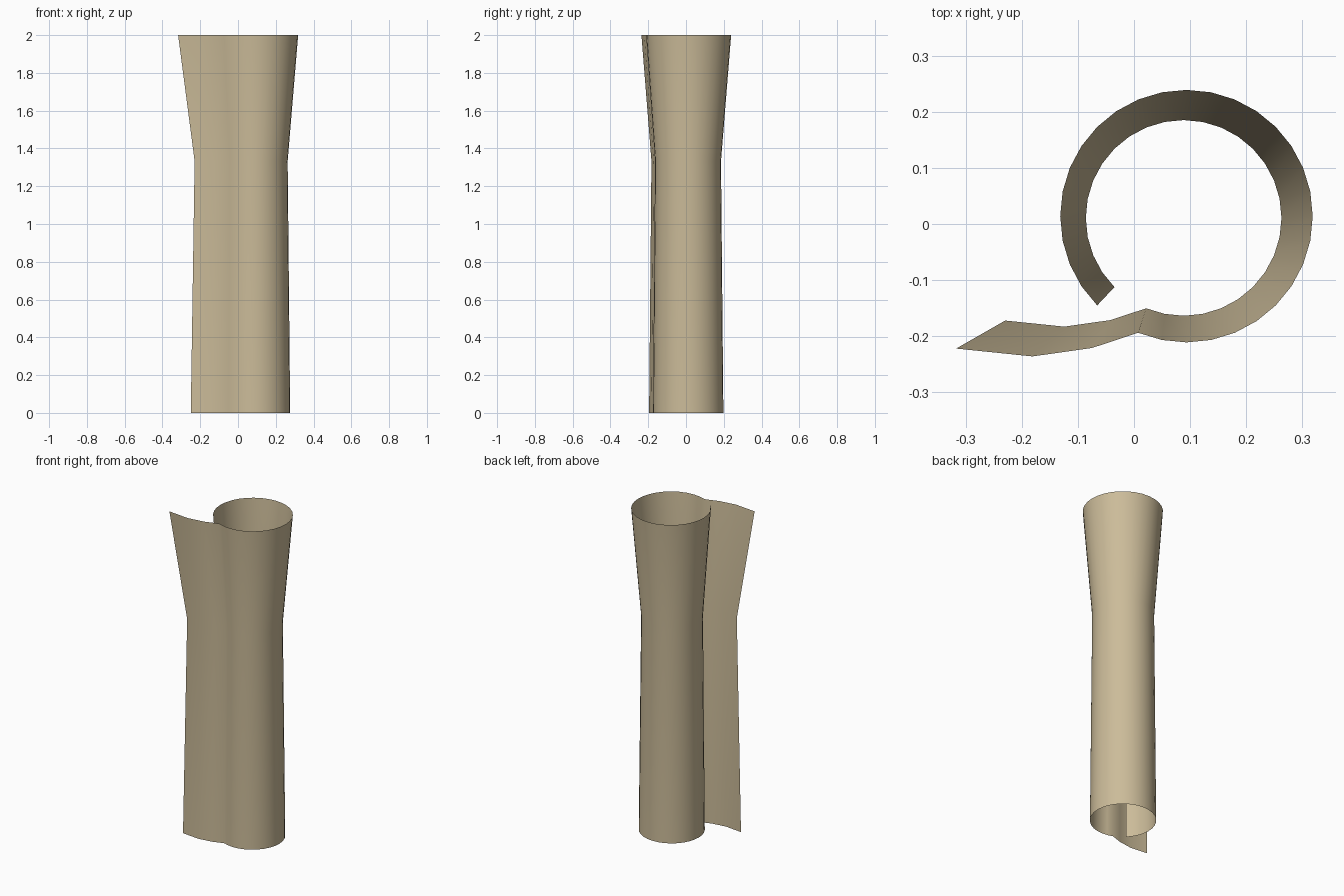
import bpy, bmesh, math

if "Cube" in bpy.data.objects:
    bpy.data.objects.remove(bpy.data.objects["Cube"])

# Material
mat = bpy.data.materials.new("parchment tan")
mat.diffuse_color = (0.60, 0.50, 0.32, 1)
mat.use_nodes = True
mat.node_tree.nodes["Principled BSDF"].inputs["Base Color"].default_value = mat.diffuse_color

# Cross-section at the top: loose flap, then a nearly closed roll
CX, CY, R = 0.0935, 0.014, 0.225
profile = [(-0.317, -0.222), (-0.181, -0.236), (-0.075, -0.221)]
for i in range(31):
    a = math.radians(247.5 + 11.25 * i)
    profile.append((CX + R * math.cos(a), CY + R * math.sin(a)))

# Levels: height, scale of the cross-section, x shift
levels = [(0.0, 0.828, 0.0125), (1.333, 0.775, 0.016), (2.0, 1.0, 0.0)]

# Rolled sheet lofted through the levels
bm = bmesh.new()
rows = [[bm.verts.new((x * s + dx, y * s, z)) for x, y in profile]
        for z, s, dx in levels]
for low, high in zip(rows, rows[1:]):
    for i in range(len(profile) - 1):
        f = bm.faces.new((low[i], low[i + 1], high[i + 1], high[i]))
        f.smooth = True
mesh = bpy.data.meshes.new("rolled_sheet")
bm.to_mesh(mesh)
bm.free()
mesh.materials.append(mat)
obj = bpy.data.objects.new("rolled_sheet", mesh)
bpy.context.collection.objects.link(obj)
